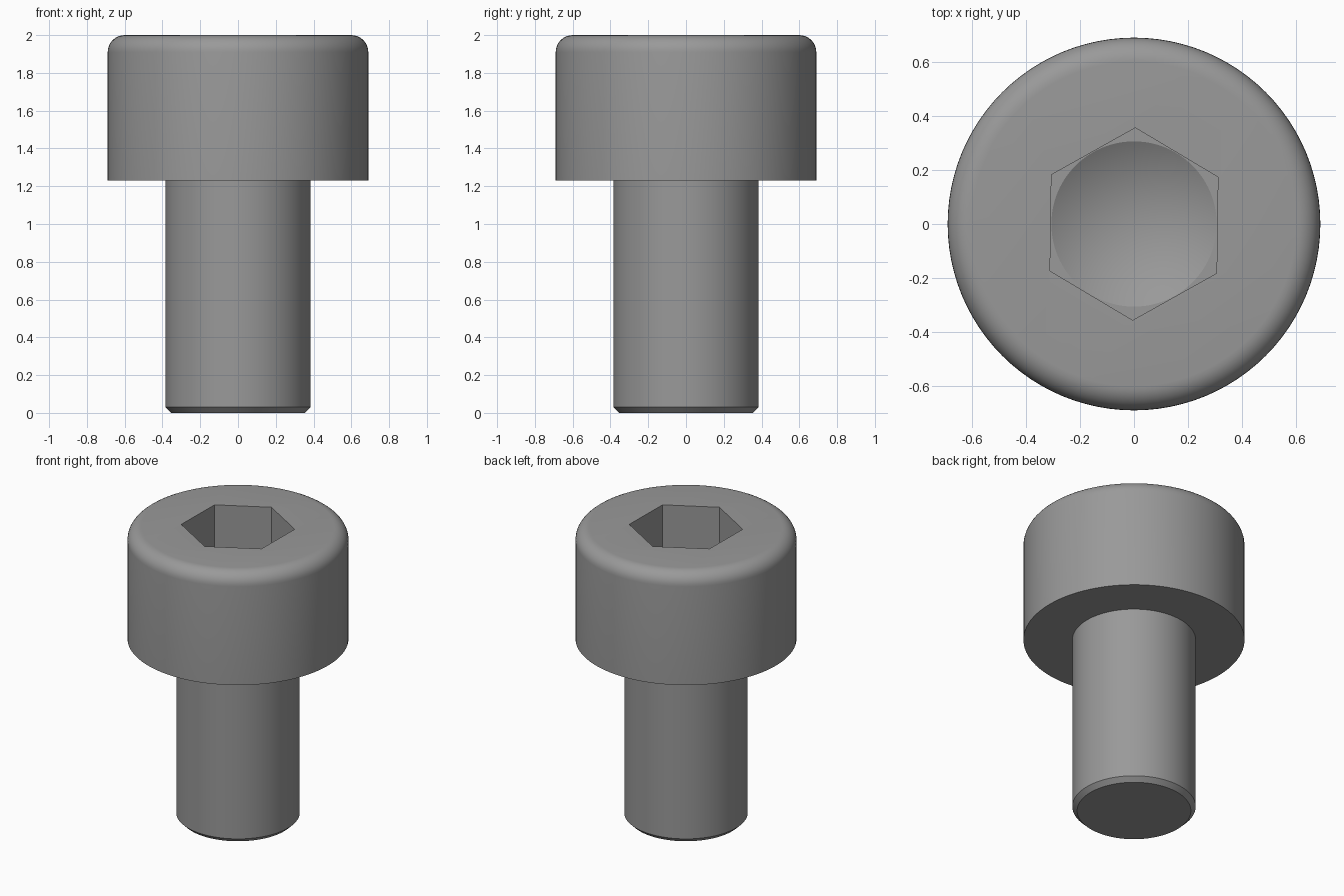
import bpy, bmesh, math

if "Cube" in bpy.data.objects:
    bpy.data.objects.remove(bpy.data.objects["Cube"])

SEG = 96
steel = bpy.data.materials.new("steel_grey")
steel.diffuse_color = (0.32, 0.32, 0.32, 1)
steel.use_nodes = True
steel.node_tree.nodes["Principled BSDF"].inputs["Base Color"].default_value = steel.diffuse_color


def revolve(name, profile):
    """Closed solid turned around z; a radius of 0 makes a tip."""
    bm = bmesh.new()
    rings = []
    for r, z in profile:
        n = SEG if r > 0 else 1
        rings.append([bm.verts.new((r * math.cos(2 * math.pi * i / SEG),
                                    r * math.sin(2 * math.pi * i / SEG), z))
                      for i in range(n)])
    for a, b in zip(rings, rings[1:]):
        for i in range(SEG):
            j = (i + 1) % SEG
            if len(a) == 1:
                bm.faces.new((a[0], b[j], b[i]))
            else:
                bm.faces.new((a[i], a[j], b[j], b[i]))
    for ring in (rings[0], rings[-1]):
        if len(ring) > 1:
            bm.faces.new(ring)
    return finish(name, bm)


def finish(name, bm):
    bmesh.ops.recalc_face_normals(bm, faces=bm.faces)
    mesh = bpy.data.meshes.new(name)
    bm.to_mesh(mesh)
    bm.free()
    mesh.materials.append(steel)
    obj = bpy.data.objects.new(name, mesh)
    bpy.context.collection.objects.link(obj)
    return obj


# Screw body: chamfered shank, head with rounded top rim
HEAD_R, SHANK_R, HEAD_Z, TOP, FILLET = 0.69, 0.385, 1.231, 2.0, 0.09
profile = [(SHANK_R - 0.03, 0), (SHANK_R, 0.03), (SHANK_R, HEAD_Z), (HEAD_R, HEAD_Z)]
for k in range(9):
    a = math.pi / 2 * k / 8
    profile.append((HEAD_R - FILLET + FILLET * math.cos(a),
                    TOP - FILLET + FILLET * math.sin(a)))
screw = revolve("socket_screw", profile)

# Hexagonal socket cutter, corners towards +y and -y
FLOOR, HEX_R = TOP - 0.34, 0.356
bm = bmesh.new()
hexagon = [bm.verts.new((HEX_R * math.cos(math.radians(60 * i + 29.2)),
                         HEX_R * math.sin(math.radians(60 * i + 29.2)), FLOOR))
           for i in range(6)]
base = bm.faces.new(hexagon)
ext = bmesh.ops.extrude_face_region(bm, geom=[base])
for v in ext["geom"]:
    if isinstance(v, bmesh.types.BMVert):
        v.co.z = TOP + 0.2
hex_cutter = finish("hex_cutter", bm)

# Drill point cutter below the socket floor
CONE_R = 0.306
cone_cutter = revolve("drill_point_cutter", [
    (0, FLOOR - CONE_R * math.tan(math.radians(30))), (CONE_R, FLOOR), (CONE_R, FLOOR + 0.1)])

# Cut the socket and bake the result
for cutter in (hex_cutter, cone_cutter):
    cutter.hide_render = True
    mod = screw.modifiers.new(cutter.name, 'BOOLEAN')
    mod.operation = 'DIFFERENCE'
    mod.solver = 'EXACT'
    mod.object = cutter
deps = bpy.context.evaluated_depsgraph_get()
baked = bpy.data.meshes.new_from_object(screw.evaluated_get(deps))
screw.modifiers.clear()
screw.data = baked
for cutter in (hex_cutter, cone_cutter):
    bpy.data.objects.remove(cutter)

# Smooth round surfaces, keep edges sharp
bpy.context.view_layer.objects.active = screw
screw.select_set(True)
bpy.ops.object.shade_smooth_by_angle(angle=math.radians(25))
